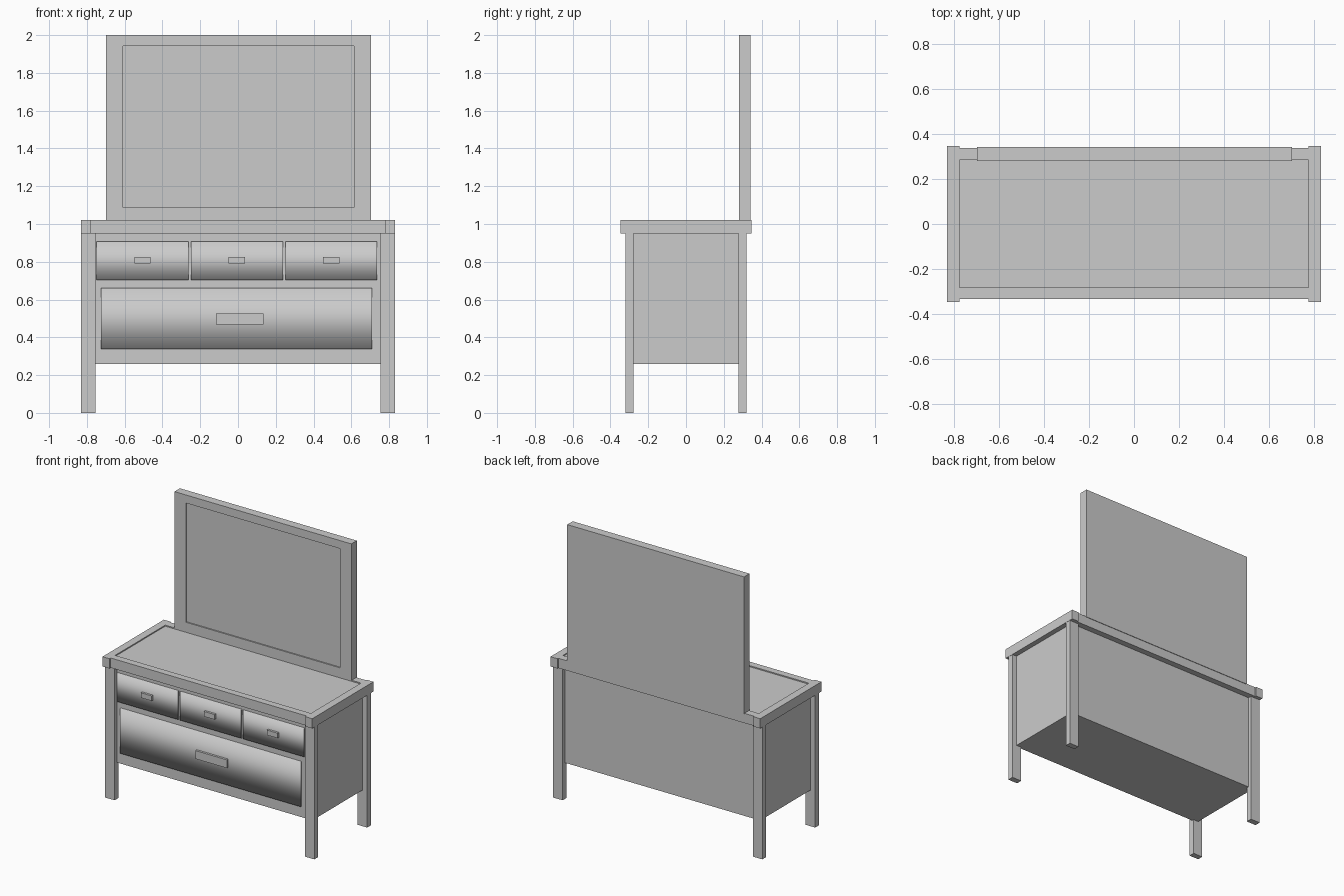
import bpy, bmesh
from mathutils import Vector

if "Cube" in bpy.data.objects:
    bpy.data.objects.remove(bpy.data.objects["Cube"])


def box(name, x, y, z, soft=False):
    """Box from axis ranges; soft blends front into top and bottom, ends stay sharp."""
    lo, hi = Vector((x[0], y[0], z[0])), Vector((x[1], y[1], z[1]))
    bm = bmesh.new()
    bmesh.ops.create_cube(bm, size=1)
    bmesh.ops.scale(bm, vec=hi - lo, verts=bm.verts)
    bmesh.ops.translate(bm, vec=(lo + hi) / 2, verts=bm.verts)
    if soft:
        bm.normal_update()
        for f in bm.faces:
            f.smooth = True
            if abs(f.normal.x) > 0.9:
                for e in f.edges:
                    e.smooth = False
    me = bpy.data.meshes.new(name)
    bm.to_mesh(me)
    bm.free()
    ob = bpy.data.objects.new(name, me)
    bpy.context.collection.objects.link(ob)
    return ob


def mirror_x(ob):
    ob.modifiers.new("mirror", 'MIRROR')
    return ob


# Cabinet body, set in slightly behind the legs
box("cabinet_body", (-0.795, 0.795), (-0.292, 0.295), (0.26, 0.96))

# Legs
mirror_x(box("front_leg", (0.755, 0.83), (-0.32, -0.278), (0, 0.95)))
mirror_x(box("back_leg", (0.755, 0.83), (0.278, 0.32), (0, 0.95)))

# Table top just below a raised rim
box("table_top", (-0.777, 0.777), (-0.283, 0.285), (0.95, 1.012))
mirror_x(box("side_rim", (0.777, 0.832), (-0.347, 0.347), (0.95, 1.02)))
box("front_rim", (-0.777, 0.777), (-0.333, -0.283), (0.95, 1.02))
box("back_rim", (-0.777, 0.777), (0.285, 0.338), (0.95, 1.02))

# Three small drawers with handles
for i, side in enumerate(("left", "middle", "right")):
    c = -0.006 + (i - 1) * 0.5
    box(side + "_drawer", (c - 0.243, c + 0.243), (-0.302, -0.27), (0.703, 0.907), True)
    box(side + "_handle", (c - 0.043, c + 0.043), (-0.318, -0.295), (0.79, 0.826))

# Large lower drawer with handle
box("large_drawer", (-0.725, 0.71), (-0.302, -0.27), (0.338, 0.66), True)
box("large_handle", (-0.116, 0.134), (-0.318, -0.295), (0.468, 0.527))

# Mirror frame with a shallow recessed panel
box("frame_left", (-0.70, -0.61), (0.28, 0.342), (1.015, 2.0))
box("frame_right", (0.614, 0.703), (0.28, 0.342), (1.015, 2.0))
box("frame_top", (-0.61, 0.614), (0.28, 0.342), (1.942, 2.0))
box("frame_bottom", (-0.61, 0.614), (0.28, 0.342), (1.015, 1.087))
box("mirror_panel", (-0.61, 0.614), (0.289, 0.342), (1.087, 1.942))
